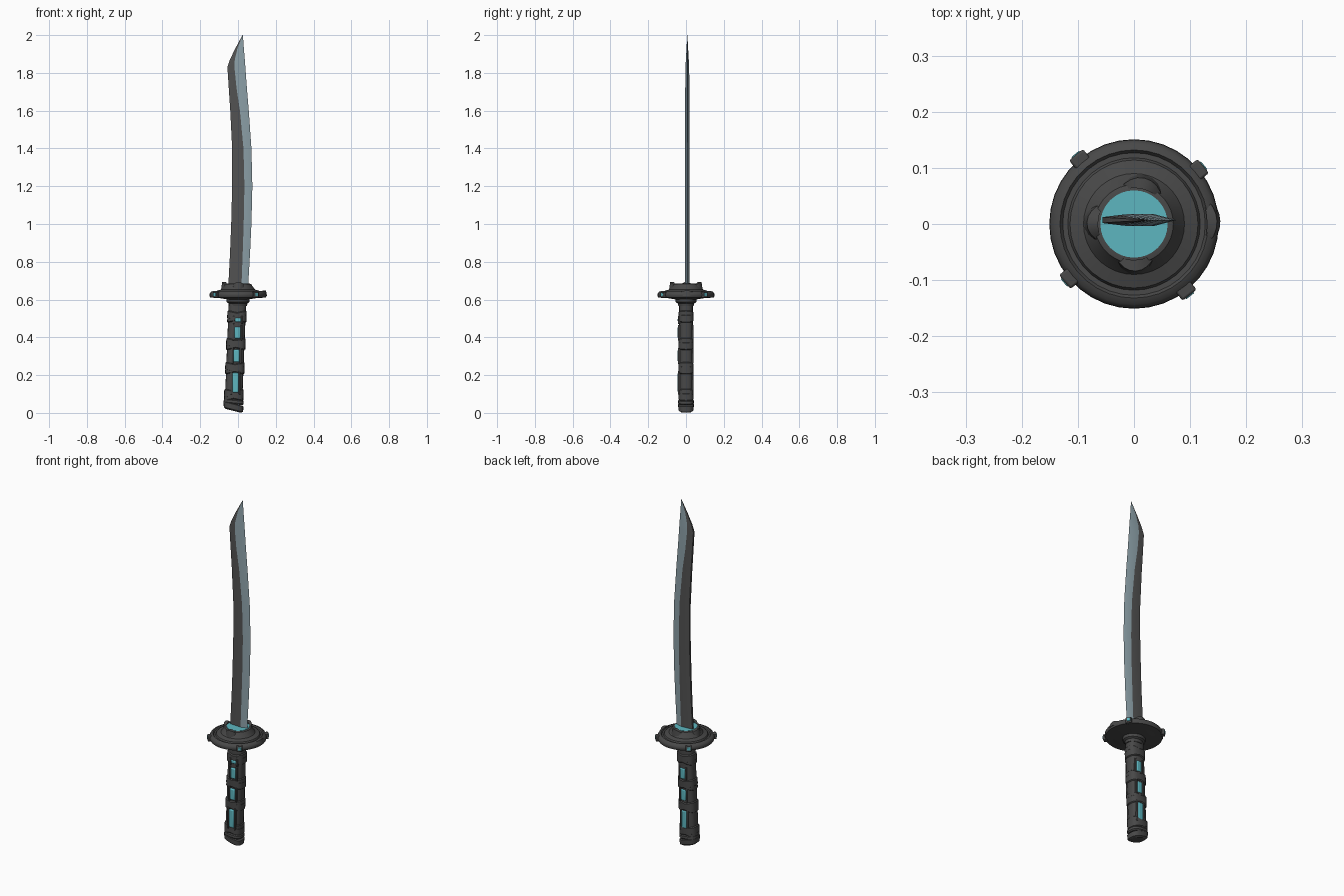
import bpy, bmesh, math
from mathutils import Matrix, Vector

cube = bpy.data.objects.get("Cube")
if cube:
    bpy.data.objects.remove(cube, do_unlink=True)


def material(name, rgb):
    m = bpy.data.materials.new(name)
    m.use_nodes = True
    m.diffuse_color = (*rgb, 1)
    m.node_tree.nodes["Principled BSDF"].inputs["Base Color"].default_value = (*rgb, 1)
    return m


DARK = material("charcoal", (0.065, 0.065, 0.065))
SPINE = material("dark steel", (0.085, 0.085, 0.085))
STEEL = material("pale steel", (0.27, 0.36, 0.40))
CYAN = material("cyan glow", (0.11, 0.47, 0.53))


def finish(name, bm, mats, angle=35, bevel=0):
    bmesh.ops.recalc_face_normals(bm, faces=bm.faces)
    me = bpy.data.meshes.new(name)
    bm.to_mesh(me)
    bm.free()
    ob = bpy.data.objects.new(name, me)
    bpy.context.collection.objects.link(ob)
    for m in mats:
        me.materials.append(m)
    if bevel:
        mod = ob.modifiers.new("bevel", "BEVEL")
        mod.width, mod.segments = bevel, 2
    bpy.ops.object.select_all(action="DESELECT")
    ob.select_set(True)
    bpy.context.view_layer.objects.active = ob
    bpy.ops.object.shade_smooth_by_angle(angle=math.radians(angle))
    return ob


def skin(bm, rows):
    """Bridge equal closed rows of points and cap both ends."""
    rings = [[bm.verts.new(p) for p in row] for row in rows]
    n = len(rings[0])
    sides = []
    for a, b in zip(rings, rings[1:]):
        sides.append([bm.faces.new((a[i], a[(i + 1) % n], b[(i + 1) % n], b[i])) for i in range(n)])
    bm.faces.new(rings[0][::-1])
    bm.faces.new(rings[-1])
    return sides


def loft(name, rings, mat, n=20, power=1.0, tilt=0.0):
    """Rings of (centre x, z, half width, half depth); tilt slopes them along x."""
    rows = []
    for cx, z, rx, ry in rings:
        row = []
        for i in range(n):
            a = math.tau * i / n
            c, s = math.cos(a), math.sin(a)
            x = math.copysign(abs(c) ** power, c) * rx
            y = math.copysign(abs(s) ** power, s) * ry
            row.append((cx + x, y, z + tilt * x))
        rows.append(row)
    bm = bmesh.new()
    skin(bm, rows)
    return finish(name, bm, [mat])


def box(name, centre, size, mat, turn=0.0, bevel=0.004):
    bm = bmesh.new()
    bmesh.ops.create_cube(bm, size=1)
    bm.transform(Matrix.Translation(centre) @ Matrix.Rotation(turn, 4, "Z")
                 @ Matrix.Diagonal((*size, 1)))
    return finish(name, bm, [mat], bevel=bevel)


def arc(name, start, end, r0, r1, z0, z1):
    """Curved claw that narrows towards both ends."""
    rows, steps = [], 8
    for i in range(steps + 1):
        t = i / steps
        a = math.radians(start + (end - start) * t)
        w = 0.2 + 0.8 * math.sin(math.pi * t)
        d = Vector((math.cos(a), math.sin(a), 0))
        top = z0 + (z1 - z0) * (0.4 + 0.6 * w)
        outer = r0 + (r1 - r0) * w
        rows.append([d * r0 + Vector((0, 0, z0)), d * (outer + 0.006) + Vector((0, 0, z0)),
                     d * outer + Vector((0, 0, top)), d * r0 + Vector((0, 0, top))])
    bm = bmesh.new()
    skin(bm, rows)
    return finish(name, bm, [DARK])


# Blade: spine, ridge and edge x at each height
stations = [(0.66, -0.052, 0.018, 0.053), (0.85, -0.042, 0.025, 0.064), (1.0, -0.036, 0.030, 0.071),
            (1.2, -0.031, 0.034, 0.076), (1.4, -0.031, 0.029, 0.071), (1.6, -0.041, 0.010, 0.057),
            (1.72, -0.049, -0.008, 0.047), (1.83, -0.056, -0.019, 0.039),
            (1.87, -0.043, -0.017, 0.036), (1.93, -0.014, -0.003, 0.031), (2.0, 0.024, 0.025, 0.026)]
rows = []
for z, spine, ridge, edge in stations:
    k = min(1, 0.04 + (2.0 - z) * 5)
    mid = 0.007
    rows.append([(spine, mid - 0.006 * k, z), (ridge, mid - 0.011 * k, z), (edge, mid, z),
                 (ridge, mid + 0.011 * k, z), (spine, mid + 0.006 * k, z)])
bm = bmesh.new()
for ring in skin(bm, rows):
    for face in ring[1:3]:
        face.material_index = 1
finish("blade", bm, [SPINE, STEEL], angle=25)

# Guard: turned disc with a rim, a groove and a raised crown
profile = [(0.050, 0.600), (0.105, 0.609), (0.147, 0.612), (0.151, 0.620), (0.150, 0.632),
           (0.143, 0.641), (0.132, 0.645), (0.127, 0.638), (0.118, 0.638), (0.114, 0.646),
           (0.090, 0.653), (0.076, 0.672), (0.070, 0.682), (0.062, 0.684)]
loft("guard", [(0, z, r, r) for r, z in profile], DARK, n=36)
loft("guard_glow", [(0, 0.67, 0.060, 0.060), (0, 0.686, 0.060, 0.060)], CYAN, n=32)
for i, (a, b) in enumerate([(42, 112), (148, 208), (242, 302)]):
    arc(f"crown_claw_{i + 1}", a, b, 0.064, 0.084, 0.650, 0.693)
arc("rim_plate", -18, 22, 0.130, 0.148, 0.620, 0.648)

# Four clips around the rim, each with a glowing plate
for i, deg in enumerate([40, 130, 220, 308]):
    a = math.radians(deg)
    d = Vector((math.cos(a), math.sin(a), 0))
    box(f"rim_clip_{i + 1}", d * 0.150 + Vector((0, 0, 0.625)), (0.022, 0.032, 0.032), DARK, a)
    box(f"rim_clip_glow_{i + 1}", d * 0.160 + Vector((0, 0, 0.627)), (0.006, 0.018, 0.018), CYAN, a, 0.001)


# Grip: leaning handle with an oval section
def lean(z):
    return -0.026 + 0.023 * min(1, z / 0.58)


loft("collar", [(0, 0.565, 0.047, 0.040), (0, 0.580, 0.050, 0.044), (0, 0.586, 0.060, 0.054),
                (0, 0.604, 0.062, 0.058)], DARK, n=24)
loft("grip", [(lean(z), z, 0.046, 0.036) for z in (0.05, 0.15, 0.25, 0.35, 0.45, 0.58)],
     DARK, power=0.7)

# Wraps crossing between the windows
for i, z in enumerate([0.095, 0.237, 0.365, 0.510]):
    for side, tilt in (("up", 0.22), ("down", -0.22)):
        loft(f"wrap_{side}_{i + 1}",
             [(lean(z + dz), z + dz, 0.046 + g, 0.036 + g)
              for dz, g in ((-0.022, 0), (-0.017, 0.005), (0.017, 0.005), (0.022, 0))],
             DARK, power=0.7, tilt=tilt)

# Glowing windows with side rails on the front and back
for face, y in (("front", -0.037), ("back", 0.033)):
    for i, (z, h) in enumerate([(0.16, 0.105), (0.302, 0.065), (0.425, 0.062), (0.492, 0.022)]):
        if face == "back" and i == 3:
            continue
        x = lean(z) + 0.006
        box(f"{face}_window_{i + 1}", (x, y, z), (0.032, 0.014, h), CYAN, bevel=0.006)
        for s in (-1, 1):
            box(f"{face}_rail_{i + 1}_{'left' if s > 0 else 'right'}",
                (x + s * 0.022, y, z), (0.010, 0.012, h + 0.02), DARK, bevel=0.003)

# Pommel: slanted cap and band
loft("pommel", [(-0.024, 0.011, 0.040, 0.032), (-0.024, 0.018, 0.051, 0.040),
                (-0.024, 0.046, 0.053, 0.042), (-0.024, 0.050, 0.047, 0.037)],
     DARK, power=0.7, tilt=-0.25)
loft("pommel_band", [(-0.023, 0.046, 0.047, 0.037), (-0.023, 0.053, 0.053, 0.042),
                     (-0.023, 0.066, 0.052, 0.041), (-0.023, 0.071, 0.046, 0.036)],
     DARK, power=0.7, tilt=-0.1)
